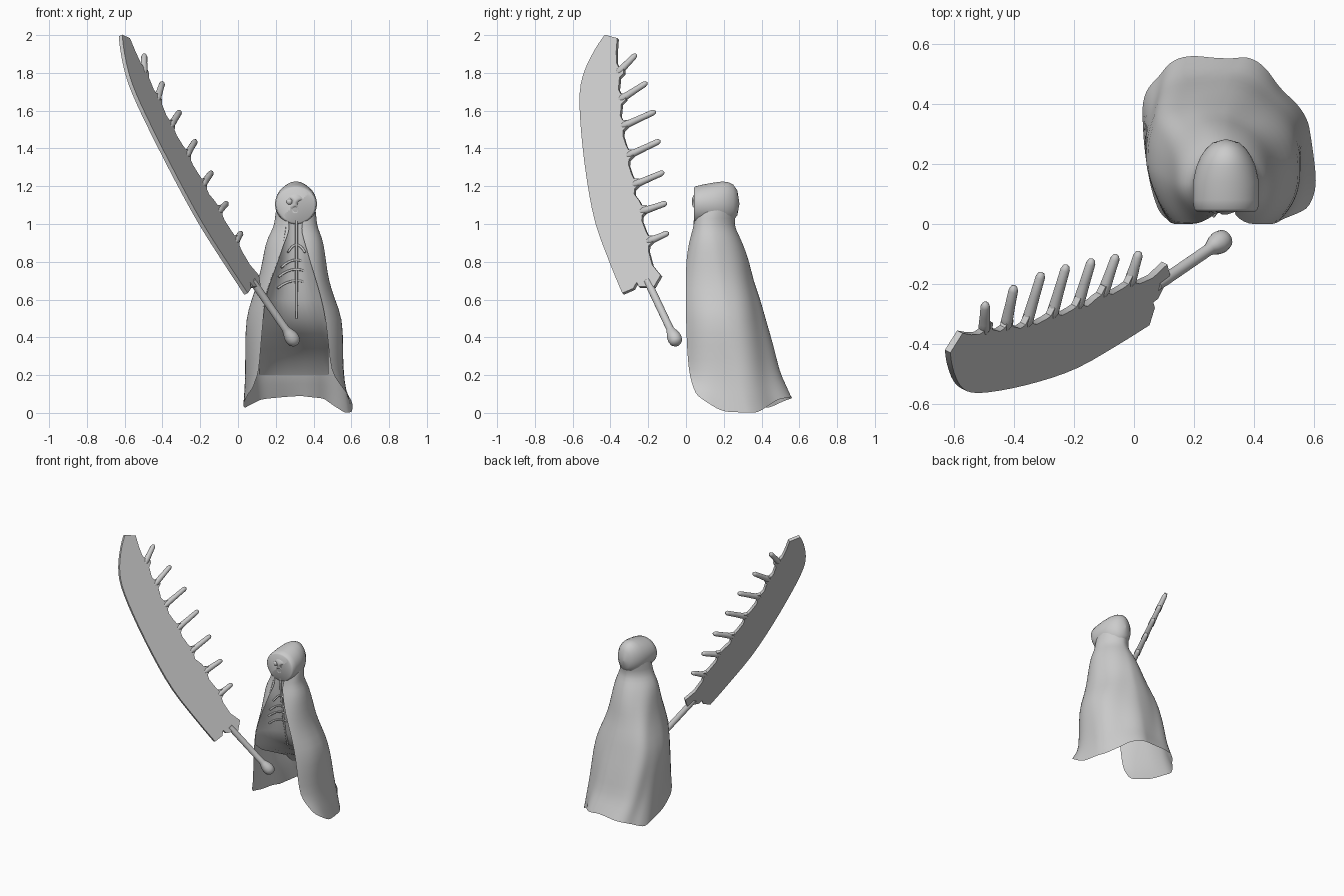
import bpy, bmesh, math
from mathutils import Vector
from mathutils.bvhtree import BVHTree

if "Cube" in bpy.data.objects:
    bpy.data.objects.remove(bpy.data.objects["Cube"])

stone = bpy.data.materials.new("pale_grey")
stone.diffuse_color = (0.6, 0.6, 0.6, 1)
stone.use_nodes = True
stone.node_tree.nodes["Principled BSDF"].inputs["Base Color"].default_value = stone.diffuse_color


def finish(name, bm, angle=50):
    bmesh.ops.recalc_face_normals(bm, faces=bm.faces[:])
    me = bpy.data.meshes.new(name)
    bm.to_mesh(me)
    bm.free()
    ob = bpy.data.objects.new(name, me)
    bpy.context.collection.objects.link(ob)
    me.materials.append(stone)
    bpy.ops.object.select_all(action='DESELECT')
    ob.select_set(True)
    bpy.context.view_layer.objects.active = ob
    bpy.ops.object.shade_smooth_by_angle(angle=math.radians(angle))
    return ob


def sweep(name, stations, n=8, angle=60):
    """Round tube through (centre, radius) stations, closed at both ends."""
    bm = bmesh.new()
    rings = []
    for i, (c, r) in enumerate(stations):
        a = stations[max(i - 1, 0)][0]
        b = stations[min(i + 1, len(stations) - 1)][0]
        d = (b - a).normalized()
        u = d.orthogonal().normalized() if i == 0 else (u - d * u.dot(d)).normalized()
        v = d.cross(u)
        rings.append([bm.verts.new(c + (u * math.cos(k * math.tau / n) + v * math.sin(k * math.tau / n)) * r)
                      for k in range(n)])
    for p, q in zip(rings, rings[1:]):
        for k in range(n):
            bm.faces.new((p[k], p[(k + 1) % n], q[(k + 1) % n], q[k]))
    bm.faces.new(rings[0])
    bm.faces.new(rings[-1])
    return finish(name, bm, angle)


def lathe(name, start, end, profile, n=14):
    """Straight turned part; profile is (radius, distance from start)."""
    d = (end - start).normalized()
    return sweep(name, [(start + d * h, r) for r, h in profile], n)


def lerp_table(table, t):
    for (a, va), (b, vb) in zip(table, table[1:]):
        if t <= b:
            return va + (vb - va) * max(0, t - a) / (b - a)
    return table[-1][1]


# ---- Sword: everything lies in one slanted plane, drawn in (y, z)
def on_plane(y, z):
    return Vector((0.495 + 0.503 * y - 0.452 * z, y, z))


normal = Vector((1, -0.503, 0.452)).normalized()

# Spikes: (base y, base z, tip y, tip z)
spikes = [(-.36, 1.79, -.262, 1.90), (-.35, 1.65, -.205, 1.75), (-.34, 1.51, -.16, 1.597),
          (-.31, 1.355, -.135, 1.442), (-.28, 1.20, -.115, 1.275), (-.24, 1.06, -.10, 1.112),
          (-.205, .90, -.09, .955)]
outline = [(-.425, 1.998), (-.36, 1.98), (-.365, 1.91)]
for by, bz, ty, tz in spikes:
    outline += [(by - .004, bz + .06), (by + .008, bz + .036), (by + .035, bz + .036),
                (by + .035, bz + .005), (by + .012, bz - .018), (by + .01, bz - .045)]
outline += [(-.175, .78), (-.13, .725), (-.165, .665), (-.245, .665), (-.257, .687), (-.275, .655), (-.333, .63)]
# curved cutting edge
belly = [(-.333, .63), (-.395, .78), (-.475, 1.0), (-.522, 1.24), (-.552, 1.5), (-.558, 1.69), (-.532, 1.81),
         (-.475, 1.925), (-.425, 1.998)]
for i in range(len(belly) - 1):
    p0, p1 = Vector(belly[max(i - 1, 0)]), Vector(belly[i])
    p2, p3 = Vector(belly[i + 1]), Vector(belly[min(i + 2, len(belly) - 1)])
    for t in (0, 1 / 3, 2 / 3):
        if i or t:
            q = .5 * (2 * p1 + (p2 - p0) * t + (2 * p0 - 5 * p1 + 4 * p2 - p3) * t * t
                      + (3 * p1 - p0 - 3 * p2 + p3) * t ** 3)
            outline.append((q.x, q.y))

bm = bmesh.new()
lo = [bm.verts.new(on_plane(*p) - normal * .011) for p in outline]
hi = [bm.verts.new(on_plane(*p) + normal * .011) for p in outline]
for i in range(len(lo)):
    j = (i + 1) % len(lo)
    bm.faces.new((lo[i], lo[j], hi[j], hi[i]))
caps = [bm.faces.new(lo), bm.faces.new(hi)]
bmesh.ops.triangulate(bm, faces=caps)
finish("blade", bm, 40)

for i, (by, bz, ty, tz) in enumerate(spikes):
    a, b = on_plane(by - .01, bz), on_plane(ty, tz)
    L = (b - a).length
    lathe(f"spike_{i + 1}", a, b, [(.008, 0), (.02, .03), (.019, .06), (.017, L * .6), (.016, L - .02),
                                   (.011, L - .006), (.001, L)])

a, b = on_plane(-.205, .70), on_plane(-.045, .362)
L = (b - a).length
lathe("grip", a, b, [(.018, 0), (.02, .05), (.02, L - .11), (.026, L - .09), (.035, L - .065), (.038, L - .042),
                     (.034, L - .018), (.021, L - .004), (.001, L)], 20)

# ---- Cloak: open-fronted rings (z, x left, x right, y front, y back, half opening)
levels = [(1.12, .21, .402, .08, .275, .09), (1.06, .195, .417, .05, .268, .06), (1.0, .195, .415, .042, .252, .03),
          (.95, .17, .435, .03, .275, .035), (.90, .145, .453, .015, .3, .055), (.80, .128, .466, 0, .335, .085),
          (.70, .107, .48, 0, .355, .12), (.60, .072, .513, 0, .392, .15), (.50, .042, .556, 0, .418, .165),
          (.35, .041, .559, .005, .465, .18), (.22, .041, .562, .015, .495, .19),
          (.12, .038, .588, .03, .53, .22), (0, .03, .628, .05, .565, .25)]
hem = [(0, .13), (.08, .07), (.2, .025), (.35, .07), (.5, .09), (.65, .075), (.78, .0), (.9, .005), (1, .1)]
cols = 44
bm = bmesh.new()
grid = []
for z, xl, xr, yf, yb, g in levels:
    low = min(1, max(0, (1.0 - z) * 3))
    cx, w, cy = (xl + xr) / 2, (xr - xl) / 2, yf + (yb - yf) * (.4 + .1 * low)
    # roundness of front left, front right, back left, back right corners
    efl, efr, ebl, ebr = 1.1, .8, 1.15 - .5 * low, 1.15
    sl, sr = (math.acos(min(g / w, .97) ** (1 / e)) for e in (efl, efr))
    row = []
    for c in range(cols + 1):
        t = c / cols
        # angle runs from the left front edge, round the back, to the right front edge
        th = -sl + (math.pi + sl + sr) * t
        cs, sn = math.cos(th), math.sin(th)
        e = (efl if cs > 0 else efr) if sn < 0 else (ebl if cs > 0 else ebr)
        x = cx - w * math.copysign(abs(cs) ** e, cs)
        if sn < 0:
            y = cy - (cy - yf) * (abs(sn) / math.sin(sl if cs > 0 else sr)) ** e
        else:
            y = cy + (yb - cy) * sn ** e
        # the hem flares only towards the front right
        if x > cx:
            x -= max(0, .2 - z) * 1.1 * max(0, y - .12) * (x - cx) / w
        fold = .010 * max(0, 1 - z) * math.sin(th * 7 + z * 5) * math.sin(math.pi * t)
        h = lerp_table(hem, t)
        zz = h if z == 0 else (z if z > .2 else h + (.22 - h) * .5)
        row.append(bm.verts.new((x - fold * cs, y + fold * sn - abs(fold) * .3, zz)))
    grid.append(row)
for p, q in zip(grid, grid[1:]):
    for c in range(cols):
        bm.faces.new((p[c], p[c + 1], q[c + 1], q[c]))
cloak_tree = BVHTree.FromBMesh(bm)
cloak = finish("cloak", bm, 180)
cloak.modifiers.new("smooth", 'SUBSURF').levels = 1

# ---- Robe front: wall between the cloak edges that sinks into the cloak's back lower down
# (z, x left, x right, edge y, middle y, share of the way to the back)
robe = [(1.03, .26, .35, .055, .05, 0), (.9, .24, .36, .02, .058, 0), (.8, .208, .386, .004, .07, 0),
        (.7, .17, .418, .004, .088, 0), (.6, .138, .447, .005, .105, 0), (.5, .125, .468, .008, .135, .02),
        (.42, .115, .475, .01, .16, .25), (.34, .11, .48, .01, .18, .6), (.27, .11, .48, .01, .2, .88),
        (.2, .11, .48, .01, .2, .99)]
bm = bmesh.new()
rows = []
for z, xl, xr, ye, ym, s in robe:
    row = []
    for k in range(13):
        x = xl + (xr - xl) * k / 12
        y = ye + (ym - ye) * (1 - abs(k / 6 - 1) ** 2.5)
        hit = cloak_tree.ray_cast(Vector((x, .2, z)), Vector((0, 1, 0)))[0]
        if hit and s:
            y += (hit.y - y) * s
        row.append(bm.verts.new((x, y, z)))
    rows.append(row)
for p, q in zip(rows, rows[1:]):
    for k in range(12):
        bm.faces.new((p[k], p[k + 1], q[k + 1], q[k]))
finish("robe_front", bm, 180)

# ---- Hood: turned front to back, then narrowed at the back and lifted at the crown
hood = lathe("hood", Vector((.307, 0, 1.107)), Vector((.307, 1, 1.107)),
             [(.001, .12), (.07, .115), (.084, .09), (.084, .06), (.09, .046), (.099, .042), (.107, .05), (.111, .08),
              (.113, .14), (.112, .19), (.106, .22), (.09, .25), (.06, .272), (.001, .283)], 36)
for v in hood.data.vertices:
    v.co.x = .307 + (v.co.x - .307) * lerp_table([(.1, 1), (.15, .97), (.2, .87), (.25, .76), (.29, .7)], v.co.y)
    if v.co.z > 1.107:
        v.co.z += (v.co.y - .15) * .15 * (v.co.z - 1.107) / .11

# ---- Skull: ball with dented sockets and nose, plus jaw and one bulging eye
SK = Vector((.303, .105, 1.118))


def ball(name, centre, size, dents=()):
    bm = bmesh.new()
    bmesh.ops.create_uvsphere(bm, u_segments=48, v_segments=32, radius=1)
    for v in bm.verts:
        v.co = Vector((v.co.x * size[0], v.co.y * size[1], v.co.z * size[2])) + centre
        for dx, dz, r, depth in dents:
            d = math.hypot(v.co.x - centre.x - dx, v.co.z - centre.z - dz) / r
            if d < 1 and v.co.y < centre.y:
                v.co.y += depth * (1 - d ** 3)
    return finish(name, bm, 70)


ball("skull", SK, (.073, .074, .072), [(-.031, -.003, .022, .018), (.029, -.012, .022, .022), (0, -.035, .01, .014)])
ball("jaw", SK + Vector((0, -.009, -.052)), (.05, .055, .042), [(0, .004, .01, .006)])
ball("eye", SK + Vector((-.031, -.052, 0)), (.018, .018, .018))

# ---- Thin backbone and ribs lying on the robe
sweep("backbone", [(Vector((.31, .046, 1.02)), .007), (Vector((.31, .054, .9)), .007),
                   (Vector((.31, .084, .7)), .007), (Vector((.31, .131, .5)), .006)])
for z, w, y in [(.89, .045, .056), (.81, .08, .067), (.76, .095, .073), (.70, .1, .086)]:
    for s in (-1, 1):
        sweep("rib", [(Vector((.31 + s * w * t, y - .03 * t ** 2.5, z - .04 * t * t)), .006)
                      for t in (0, .25, .5, .75, 1)])
